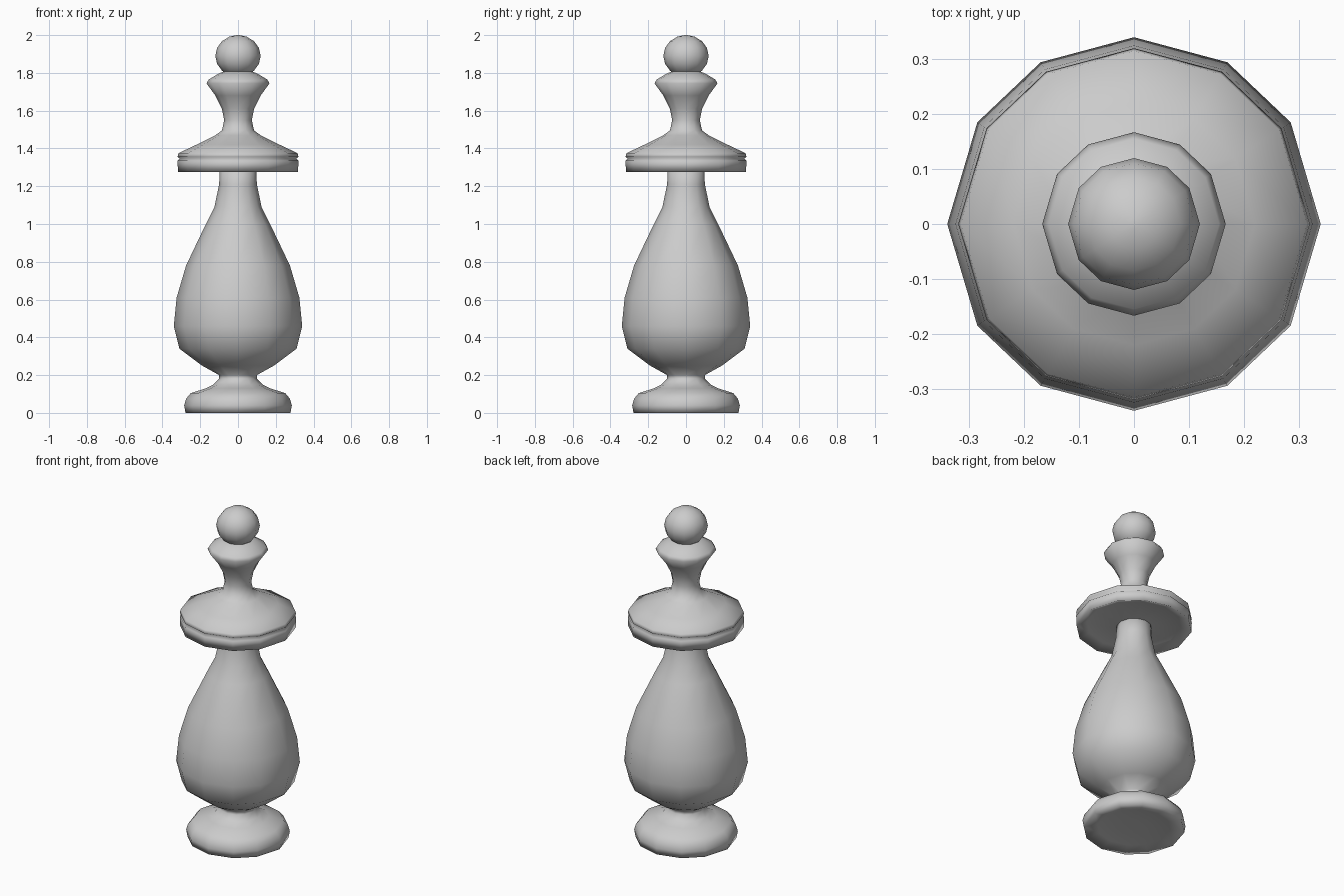
import bpy
import bmesh
import math

# Slightly uneven twelve-sided cross-section
QUARTER = [0, 33, 60]
ANGLES = QUARTER + [90] + [180 - a for a in reversed(QUARTER)]
ANGLES += [360 - a for a in reversed(ANGLES[1:-1])]
SIDES = len(ANGLES)

cube = bpy.data.objects.get("Cube")
if cube:
    bpy.data.objects.remove(cube, do_unlink=True)

grey = bpy.data.materials.new("plain grey")
grey.use_nodes = True
grey.diffuse_color = (0.6, 0.6, 0.6, 1)
grey.node_tree.nodes["Principled BSDF"].inputs["Base Color"].default_value = (0.6, 0.6, 0.6, 1)


def turned(name, profile):
    """Revolve (radius, height) points around z, cap both ends and smooth."""
    bm = bmesh.new()
    rings = []
    for radius, z in profile:
        rings.append([bm.verts.new((radius * math.cos(math.radians(a)),
                                    radius * math.sin(math.radians(a)), z))
                      for a in ANGLES])
    for low, high in zip(rings, rings[1:]):
        for i in range(SIDES):
            j = (i + 1) % SIDES
            bm.faces.new((low[i], low[j], high[j], high[i]))
    bm.faces.new(rings[0])
    bm.faces.new(rings[-1])
    bmesh.ops.recalc_face_normals(bm, faces=bm.faces)
    for face in bm.faces:
        face.smooth = True
    mesh = bpy.data.meshes.new(name)
    bm.to_mesh(mesh)
    bm.free()
    mesh.materials.append(grey)
    obj = bpy.data.objects.new(name, mesh)
    bpy.context.collection.objects.link(obj)


# Domed foot with a shallow hollow underneath, waist, pear-shaped body and neck
turned("foot_and_body", [(0.08, 0.02), (0.20, 0.015), (0.278, 0), (0.285, 0.04), (0.275, 0.075),
                         (0.25, 0.105), (0.17, 0.13), (0.13, 0.15), (0.10, 0.18), (0.10, 0.2),
                         (0.19, 0.25), (0.31, 0.34), (0.34, 0.46), (0.325, 0.61),
                         (0.275, 0.78), (0.17, 1.0), (0.125, 1.09), (0.10, 1.21), (0.095, 1.31)])

# Wide grooved collar sweeping up into the flared stem
turned("collar_and_stem", [(0.09, 1.285), (0.26, 1.3), (0.318, 1.275), (0.32, 1.335),
                           (0.308, 1.346), (0.32, 1.356), (0.315, 1.375), (0.22, 1.42),
                           (0.12, 1.47), (0.085, 1.495), (0.073, 1.55), (0.085, 1.61),
                           (0.12, 1.68), (0.167, 1.745), (0.155, 1.765), (0.105, 1.795),
                           (0.07, 1.81)])

# Ball finial
turned("finial_ball", [(0.12 * math.sin(t * math.pi / 8), 1.89 - 0.11 * math.cos(t * math.pi / 8))
                       for t in (0.2, 1, 2, 3, 4, 5, 6, 7, 7.8)])
